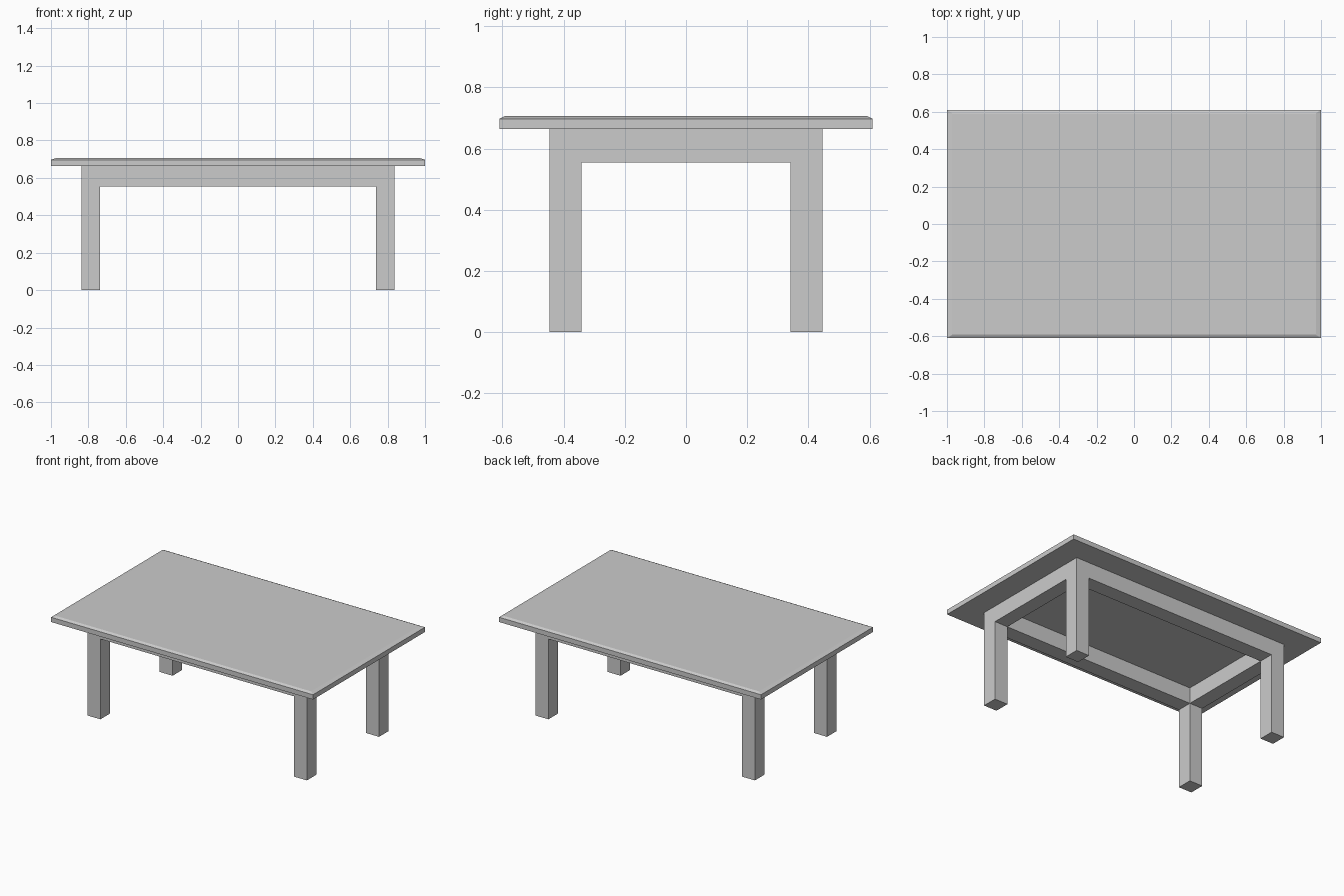
import bpy
import bmesh

if "Cube" in bpy.data.objects:
    bpy.data.objects.remove(bpy.data.objects["Cube"])


def finish(bm, name):
    bmesh.ops.recalc_face_normals(bm, faces=bm.faces)
    mesh = bpy.data.meshes.new(name)
    bm.to_mesh(mesh)
    bm.free()
    obj = bpy.data.objects.new(name, mesh)
    bpy.context.collection.objects.link(obj)
    return obj


def extrude_to(bm, faces, z):
    """Extrude faces to height z, return the moved faces."""
    geom = bmesh.ops.extrude_face_region(bm, geom=faces)["geom"]
    for v in geom:
        if isinstance(v, bmesh.types.BMVert):
            v.co.z = z
    old = [f for f in faces if f.is_valid]
    bmesh.ops.delete(bm, geom=old, context='FACES_ONLY')
    return [g for g in geom if isinstance(g, bmesh.types.BMFace)]


# Table top: slab with a shallow chamfer around the upper edge
BOTTOM, SHOULDER, TOP = 0.664, 0.697, 0.706
bm = bmesh.new()
rings = []
for x, y, z in ((1, 0.61, BOTTOM), (1, 0.61, SHOULDER), (0.972, 0.592, TOP)):
    rings.append([bm.verts.new((sx * x, sy * y, z))
                  for sx, sy in ((-1, -1), (1, -1), (1, 1), (-1, 1))])
for lower, upper in zip(rings, rings[1:]):
    for i in range(4):
        j = (i + 1) % 4
        bm.faces.new((lower[i], lower[j], upper[j], upper[i]))
bm.faces.new(rings[0])
bm.faces.new(rings[-1])
finish(bm, "table_top")

# Base: apron ring as thick as the legs, with the corners drawn down as legs
APRON_BOTTOM = 0.554
xs = (-0.838, -0.738, 0.738, 0.838)
ys = (-0.446, -0.341, 0.341, 0.446)
bm = bmesh.new()
grid = [[bm.verts.new((x, y, BOTTOM)) for y in ys] for x in xs]
cells = {}
for i in range(3):
    for j in range(3):
        if (i, j) != (1, 1):
            cells[i, j] = bm.faces.new((grid[i][j], grid[i + 1][j],
                                        grid[i + 1][j + 1], grid[i][j + 1]))
for v in [v for v in bm.verts if not v.link_faces]:
    bm.verts.remove(v)

geom = bmesh.ops.extrude_face_region(bm, geom=list(cells.values()),
                                     use_keep_orig=True)["geom"]
for g in geom:
    if isinstance(g, bmesh.types.BMVert):
        g.co.z = APRON_BOTTOM
corners = []
for g in geom:
    if isinstance(g, bmesh.types.BMFace):
        c = g.calc_center_median()
        if abs(c.x) > 0.7 and abs(c.y) > 0.3:
            corners.append(g)
for corner in corners:
    extrude_to(bm, [corner], 0)
# Merge the coplanar apron and leg faces
bmesh.ops.dissolve_limit(bm, angle_limit=0.01, verts=bm.verts, edges=bm.edges)
finish(bm, "legs_and_apron")
